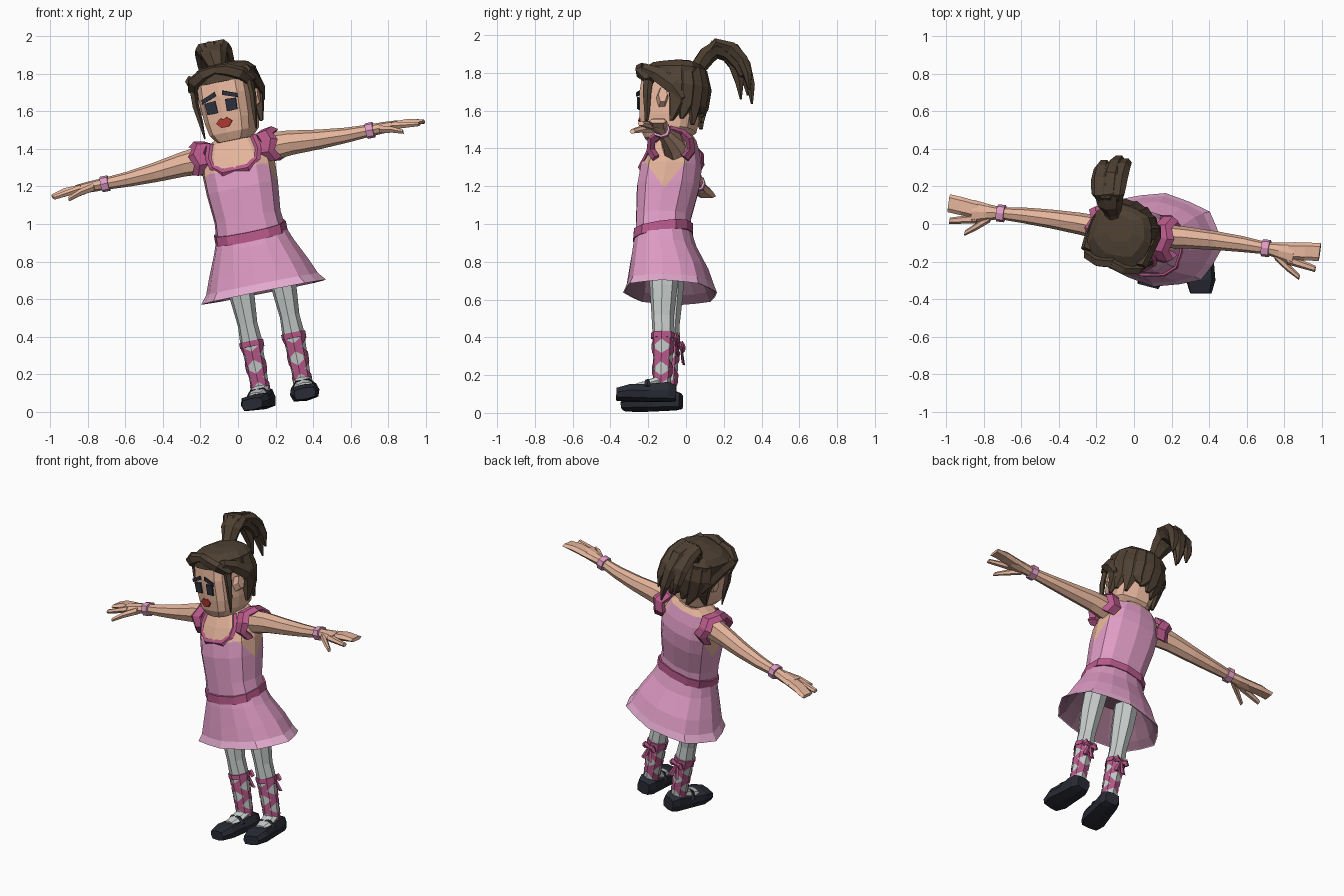
import bpy, bmesh, math, random
from mathutils import Vector, Matrix

random.seed(4)
cube = bpy.data.objects.get("Cube")
if cube:
    bpy.data.objects.remove(cube)

COLOURS = {
    "dress pink": (.74, .33, .56), "hem pink": (.78, .41, .63), "lining mauve": (.24, .12, .18),
    "trim pink": (.48, .10, .255), "skin": (.78, .46, .33), "hair brown": (.078, .052, .033),
    "shoe black": (.022, .024, .034), "tights grey": (.57, .61, .60),
    "lip red": (.42, .04, .03), "eye dark": (.026, .03, .045),
}
MATS = {}
for label, rgb in COLOURS.items():
    m = bpy.data.materials.new(label)
    m.use_nodes = True
    m.diffuse_color = (*rgb, 1)
    m.node_tree.nodes["Principled BSDF"].inputs["Base Color"].default_value = (*rgb, 1)
    MATS[label] = m

# Leaning pose of the whole figure, and the extra turn of the head
X, Y, Z = (Vector(a) for a in ((1, 0, 0), (0, 1, 0), (0, 0, 1)))
BODY = (Matrix.Translation((.255, -.10, .037)) @ Matrix.Rotation(math.radians(-7.5), 4, 'Z')
        @ Matrix.Rotation(math.radians(-11.3), 4, 'Y'))
HEAD = BODY @ Matrix.Translation((.022, 0, 0)) @ Matrix.Rotation(math.radians(-9), 4, 'Z')
TAIL = BODY @ Matrix.Translation((-.02, 0, 0)) @ Matrix.Rotation(math.radians(6), 4, 'Z')
FLIP = Matrix.Scale(-1, 4, X)
SIDES = (("left", Matrix.Identity(4)), ("right", FLIP))


def finish(name, bm, mats, pose, rule=None):
    """Turn a bmesh into a posed object; rule picks the material slot."""
    if rule:
        for f in bm.faces:
            f.material_index = rule(f.calc_center_median())
    bm.transform(pose)
    bmesh.ops.recalc_face_normals(bm, faces=bm.faces)
    me = bpy.data.meshes.new(name)
    bm.to_mesh(me)
    bm.free()
    for label in mats:
        me.materials.append(MATS[label])
    ob = bpy.data.objects.new(name, me)
    bpy.context.scene.collection.objects.link(ob)
    return ob


def loft(name, pts, mats, u=X, v=None, n=8, power=1.0, pose=BODY, caps=True, rule=None, wave=0, cuts=()):
    """Skin rings (x, y, z, radius along u, radius along v); cuts are planes that split faces."""
    bm = bmesh.new()
    rings = []
    for i, (x, y, z, a, b) in enumerate(pts):
        c = Vector((x, y, z))
        if v is None:
            t = Vector(pts[min(i + 1, len(pts) - 1)][:3]) - Vector(pts[max(i - 1, 0)][:3])
            w = t.cross(u).normalized()
        else:
            w = v
        ring = []
        for k in range(n):
            cs, sn = math.cos(math.tau * k / n), math.sin(math.tau * k / n)
            cs, sn = (math.copysign(abs(q) ** power, q) for q in (cs, sn))
            g = 1 + wave * (-1) ** k * i / len(pts)
            ring.append(bm.verts.new(c + u * a * cs * g + w * b * sn * g))
        rings.append(ring)
    for r, s in zip(rings, rings[1:]):
        for k in range(n):
            bm.faces.new((r[k], r[(k + 1) % n], s[(k + 1) % n], s[k]))
    if caps:
        bm.faces.new(rings[0])
        bm.faces.new(rings[-1])
    for co, no in cuts:
        bmesh.ops.bisect_plane(bm, geom=bm.verts[:] + bm.edges[:] + bm.faces[:], plane_co=co, plane_no=no)
    return finish(name, bm, [mats] if isinstance(mats, str) else mats, pose, rule)


def plate(name, outline, mat, pose, y=-.182, thick=.008):
    """Thin flat plate on the face from an x, z outline."""
    bm = bmesh.new()
    f = bm.faces.new([bm.verts.new((x, y, z)) for x, z in outline])
    ext = bmesh.ops.extrude_face_region(bm, geom=[f])["geom"]
    bmesh.ops.translate(bm, vec=Y * thick, verts=[e for e in ext if isinstance(e, bmesh.types.BMVert)])
    return finish(name, bm, [mat], pose)


# Torso: dress with a scooped neck and V-shaped armholes showing skin
def torso_rule(c):
    front = c.y < 0 and abs(c.x) < .13 and c.z > 1.28
    back = c.y > 0 and c.z > 1.40
    side = abs(c.x) > .13 and c.z > 1.14 + 1.3 * abs(c.y + .02)
    return int(front or back or side or c.z > 1.43)


loft("bodice", [(0, -.045, .92, .19, .147), (0, -.045, 1.02, .18, .147), (0, -.025, 1.18, .195, .167),
                (0, -.012, 1.28, .198, .164), (0, 0, 1.36, .185, .14), (0, .01, 1.43, .15, .11),
                (0, .015, 1.46, .09, .085)],
     ["dress pink", "skin"], v=Y, n=12, power=.8, rule=torso_rule,
     cuts=[((0, -.02, 1.14), (0, s, -1)) for s in (-1.3, 1.3)] + [((s, 0, 0), X) for s in (-.13, .13)])
loft("neck", [(0, .01, 1.42, .085, .08), (0, 0, 1.50, .065, .065)], "skin", v=Y)
loft("skirt", [(0, -.04, .94, .187, .147), (0, -.035, .86, .215, .168), (0, -.01, .74, .268, .208),
               (0, 0, .655, .30, .228), (0, 0, .612, .333, .244)],
     ["dress pink", "hem pink"], v=Y, n=16, power=.9, caps=False, wave=.035,
     rule=lambda c: int(c.z < .645))
loft("skirt_lining", [(0, -.035, .86, .02, .02), (0, -.035, .85, .20, .155), (0, -.01, .74, .256, .196),
                      (0, 0, .655, .291, .219), (0, 0, .613, .327, .238)],
     "lining mauve", v=Y, n=16, power=.9, caps=False, wave=.035)
loft("belt", [(0, -.045, .91, .197, .16), (0, -.045, .96, .197, .158)],
     "trim pink", v=Vector((0, 1, .16)), n=12, power=.8)

half = [(.115, -.07, 1.44), (.135, -.106, 1.37), (.122, -.136, 1.315), (.07, -.168, 1.275)]
path = [(-x, y, z) for x, y, z in half] + half[::-1]
loft("neckline_trim", [(*p, .012, .02) for p in path], "trim pink", u=Y, n=4)

# Head and face
loft("head", [(0, -.05, 1.435, .085, .10), (0, -.03, 1.48, .12, .14), (0, -.025, 1.55, .134, .15),
              (0, -.025, 1.68, .142, .152), (0, -.02, 1.80, .138, .14)],
     "skin", v=Y, n=12, power=.55, pose=HEAD)
plate("lips", [(-.045, 1.535), (-.018, 1.56), (0, 1.552), (.018, 1.56), (.045, 1.535),
               (.02, 1.508), (-.02, 1.508)], "lip red", HEAD, y=-.185)
for side, flip in SIDES:
    pose = HEAD @ flip
    plate(side + "_eye", [(.026, 1.59), (.084, 1.59), (.088, 1.652), (.028, 1.656)], "eye dark", pose)
    plate(side + "_eyebrow", [(.018, 1.68), (.10, 1.652), (.10, 1.674), (.022, 1.703)], "eye dark", pose, y=-.184)
    loft(side + "_ear", [(.13, -.03, 1.63, .035, .055), (.168, -.015, 1.645, .025, .045)],
         "skin", u=Y, v=Z, n=6, pose=pose)
    # Front hair: swept fringe, temple lock and a loose strand before the ear
    loft(side + "_fringe", [(-.01, -.155, 1.82, .03, .025), (.07, -.172, 1.805, .028, .036),
                            (.14, -.15, 1.77, .03, .038), (.168, -.09, 1.72, .028, .03)],
         "hair brown", u=Y, n=5, pose=pose)
    loft(side + "_temple_lock", [(.155, -.13, 1.79, .03, .03), (.168, -.05, 1.755, .025, .04),
                                 (.17, .04, 1.69, .025, .045), (.155, .09, 1.62, .012, .02)],
         "hair brown", n=5, pose=pose)
    loft(side + "_strand", [(.158, -.10, 1.76, .03, .02), (.162, -.105, 1.65, .023, .018),
                            (.152, -.105, 1.56, .016, .014), (.145, -.11, 1.47, .004, .004)],
         "hair brown", u=Y, n=5, pose=pose)

# Hair: cap, ragged back locks, ponytail
loft("hair_cap", [(0, -.01, 1.75, .168, .168), (0, -.005, 1.80, .172, .168), (0, .01, 1.835, .135, .125),
                  (0, .03, 1.85, .07, .07)],
     "hair brown", v=Y, n=14, power=.8, pose=HEAD, wave=.06)
for i in range(8):
    a = math.radians(20 + 20 * i)
    c, s = math.cos(a), math.sin(a)
    low, sway = 1.49 + random.random() * .08, random.uniform(-.04, .04)
    loft(f"back_lock_{i + 1}", [(.14 * c, .01 + .13 * s, 1.80, .05, .03),
                                (.16 * c, .01 + .15 * s, 1.70, .06, .036),
                                (.145 * c, .01 + .14 * s, 1.60, .05, .032),
                                (.14 * c - sway * s, .01 + .14 * s + sway * c, low, .012, .01)],
         "hair brown", u=Vector((-s, c, 0)), n=5, pose=HEAD)
loft("ponytail_base", [(.02, .07, 1.77, .075, .06), (.005, .12, 1.84, .046, .044), (0, .16, 1.90, .07, .05),
                       (0, .21, 1.935, .08, .05), (0, .28, 1.915, .08, .05), (0, .34, 1.85, .072, .045),
                       (0, .36, 1.79, .05, .03)],
     "hair brown", n=7, pose=TAIL)
for i, (dx, reach, drop) in enumerate(((-.045, -.01, .05), (.01, .015, -.01), (.045, 0, .06), (-.01, -.045, .02))):
    loft(f"ponytail_strand_{i + 1}",
         [(dx * .5, .15, 1.88, .03, .03), (dx, .21 + reach * .3, 1.955, .045, .03),
          (dx * 1.1, .29 + reach, 1.93, .05, .036), (dx * 1.2, .35 + reach, 1.85 + drop * .3, .045, .034),
          (dx * 1.3, .38 + reach, 1.75 + drop * .7, .034, .026),
          (dx * 1.3, .39 + reach, 1.65 + drop, .006, .006)],
         "hair brown", n=6, pose=TAIL)


# Lacing wound around a calf
def calf_radius(z):
    return .046 + (z - .08) * .042


def lacing(name, pose, h=.022):
    bm = bmesh.new()
    for turn in (1, -1):
        for start in (0, 4):
            prev = None
            for k in range(9):
                a, z = math.tau * (start + turn * k) / 8, .11 + .24 * k / 8
                pair = []
                for zz in (z - h, z + h):
                    r = calf_radius(zz) + .005
                    pair.append(bm.verts.new((.115 + r * math.cos(a), -.015 + r * math.sin(a), zz)))
                if prev:
                    bm.faces.new((prev[0], pair[0], pair[1], prev[1]))
                prev = pair
    return finish(name, bm, ["trim pink"], pose)


for side, flip in SIDES:
    pose = BODY @ flip
    # Arm, hand and bracelet
    loft(side + "_arm", [(.14, .02, 1.365, .065, .08), (.29, .03, 1.365, .058, .066),
                         (.45, .035, 1.352, .05, .052), (.6, .035, 1.345, .042, .04),
                         (.73, .03, 1.345, .032, .032), (.80, .025, 1.345, .045, .03),
                         (.88, .02, 1.345, .062, .024)], "skin", u=Y, v=Z, n=8, pose=pose)
    loft(side + "_bracelet", [(.705, .03, 1.345, .046, .042), (.745, .03, 1.345, .046, .042)],
         "dress pink", u=Y, v=Z, n=8, power=.8, pose=pose)
    loft(side + "_fingers", [(.85, .03, 1.345, .045, .024), (.94, .04, 1.345, .048, .022),
                             (1.015, .047, 1.335, .048, .012)], "skin", u=Y, v=Z, n=6, power=.7, pose=pose)
    loft(side + "_index_finger", [(.85, -.015, 1.345, .026, .022), (1.0, -.045, 1.325, .017, .013)],
         "skin", u=Y, v=Z, n=6, pose=pose)
    loft(side + "_thumb", [(.78, .0, 1.34, .026, .024), (.85, -.055, 1.325, .022, .02),
                           (.915, -.10, 1.30, .015, .013)], "skin", u=Y, v=Z, n=6, pose=pose)
    # Shoulder ruffle arched over the arm
    arc = []
    for k in range(9):
        a = math.radians(-45 + 33.75 * k)
        arc.append((.185 + .012 * (-1) ** k, .01 + .11 * math.cos(a), 1.36 + .088 * math.sin(a), .048, .024))
    loft(side + "_shoulder_ruffle", arc, "trim pink", n=5, pose=pose)

    # Leg, lacing, bands and bow
    loft(side + "_leg", [(.11, -.02, .78, .075, .08), (.115, -.02, .62, .068, .074),
                         (.115, -.02, .46, .053, .06), (.115, -.015, .38, calf_radius(.38), calf_radius(.38)),
                         (.115, -.015, .08, .046, .046)], "tights grey", v=Y, n=8, pose=pose)
    lacing(side + "_lacing", pose)
    r = calf_radius(.36) + .008
    loft(side + "_top_band", [(.115, -.015, z, r, r) for z in (.34, .37)], "trim pink", v=Y, n=8, pose=pose)
    for d in (-1, 1):
        loft(f"{side}_bow_loop_{d + 2}", [(.115, .05, .335, .012, .01), (.115 + d * .03, .06, .345, .012, .024),
                                          (.115 + d * .045, .056, .325, .01, .016)],
             "trim pink", u=Y, n=5, pose=pose)
        loft(f"{side}_bow_tail_{d + 2}", [(.115 + d * .005, .052, .335, .01, .006),
                                          (.115 + d * .025, .065, .25, .018, .006)],
             "trim pink", v=Y, n=4, pose=pose)

    # Shoe with strap over the instep, toes turned slightly out
    shoe = pose @ Matrix.Translation((.115, -.015, 0)) @ Matrix.Rotation(math.radians(7), 4, 'Z')
    loft(side + "_shoe", [(0, .075, .047, .045, .042), (0, .035, .053, .064, .053), (0, -.06, .045, .07, .045),
                          (0, -.17, .042, .08, .042), (0, -.24, .034, .058, .03)],
         "shoe black", v=Z, n=8, power=.5, pose=shoe)
    loft(side + "_instep", [(0, .0, .115, .05, .035), (0, -.08, .085, .052, .028), (0, -.135, .077, .042, .018)],
         "tights grey", v=Z, n=8, pose=shoe)
    loft(side + "_shoe_strap", [(-.068, -.075, .07, .016, .006), (-.035, -.075, .108, .016, .006),
                                (.035, -.075, .108, .016, .006), (.068, -.075, .07, .016, .006)],
         "shoe black", u=Y, n=4, pose=shoe)
